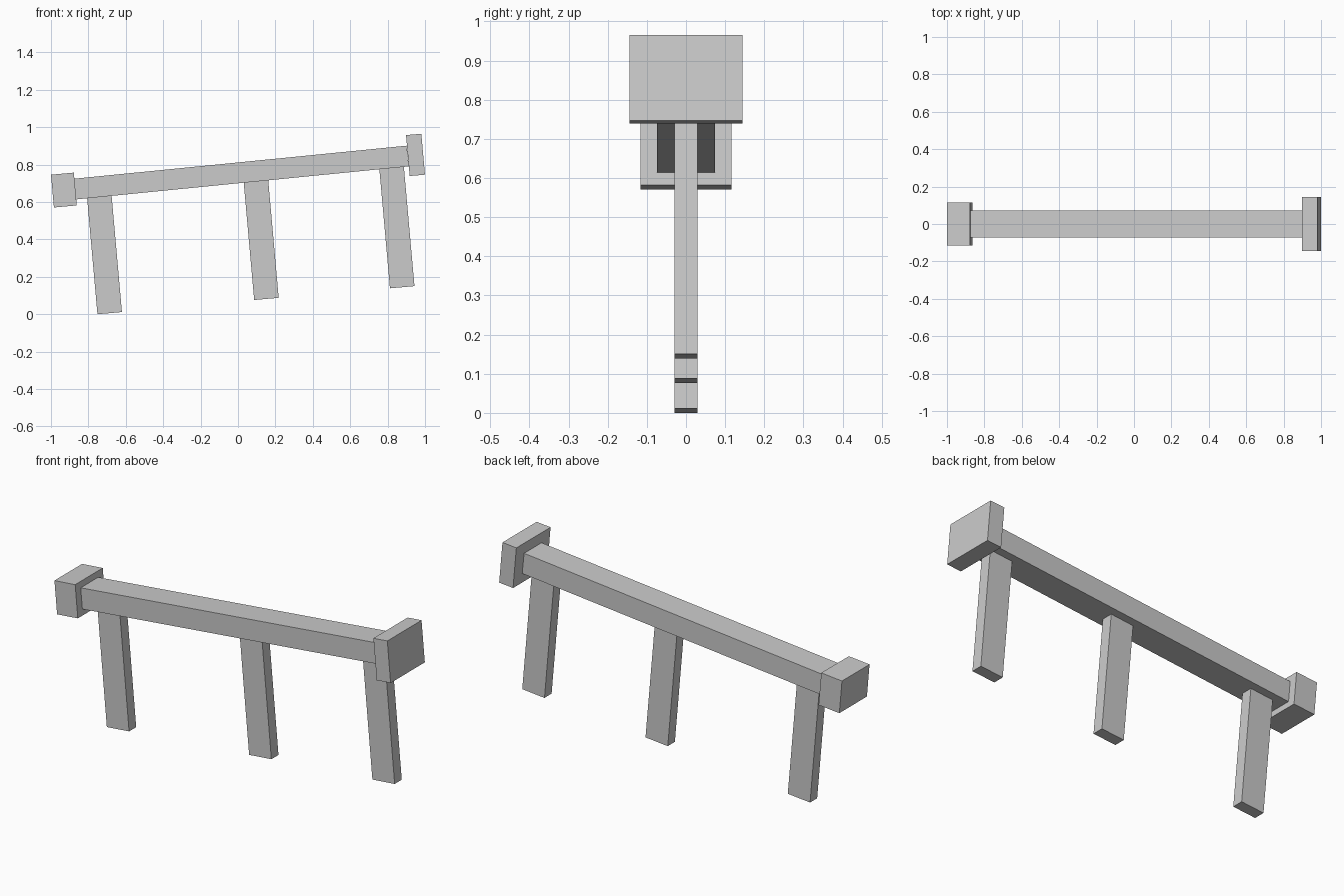
import bpy
from math import radians, sin, cos
from mathutils import Vector

if "Cube" in bpy.data.objects:
    bpy.data.objects.remove(bpy.data.objects["Cube"])

TILT = radians(5.08)        # legs and end blocks
BEAM_TILT = radians(5.67)   # main beam


def box(name, centre, size, tilt):
    bpy.ops.mesh.primitive_cube_add(size=1, location=centre, rotation=(0, -tilt, 0))
    ob = bpy.context.object
    ob.name = name
    ob.scale = size
    return ob


# Long sloping beam
box("beam", (0.017, 0, 0.7575), (1.79, 0.147, 0.111), BEAM_TILT)

# Blocks capping both ends
box("low_end_block", (-0.931, 0, 0.664), (0.1225, 0.232, 0.176), TILT)
box("high_end_block", (0.949, 0, 0.852), (0.082, 0.288, 0.2195), TILT)

# Three flat legs, placed by the middle of each foot
LEG = 0.64
up = Vector((-sin(TILT), 0, cos(TILT)))
for name, x, z in (("low_leg", -0.686, 0.006),
                   ("middle_leg", 0.152, 0.082),
                   ("high_leg", 0.878, 0.1445)):
    box(name, Vector((x, 0, z)) + up * LEG / 2, (0.1315, 0.06, LEG), TILT)
